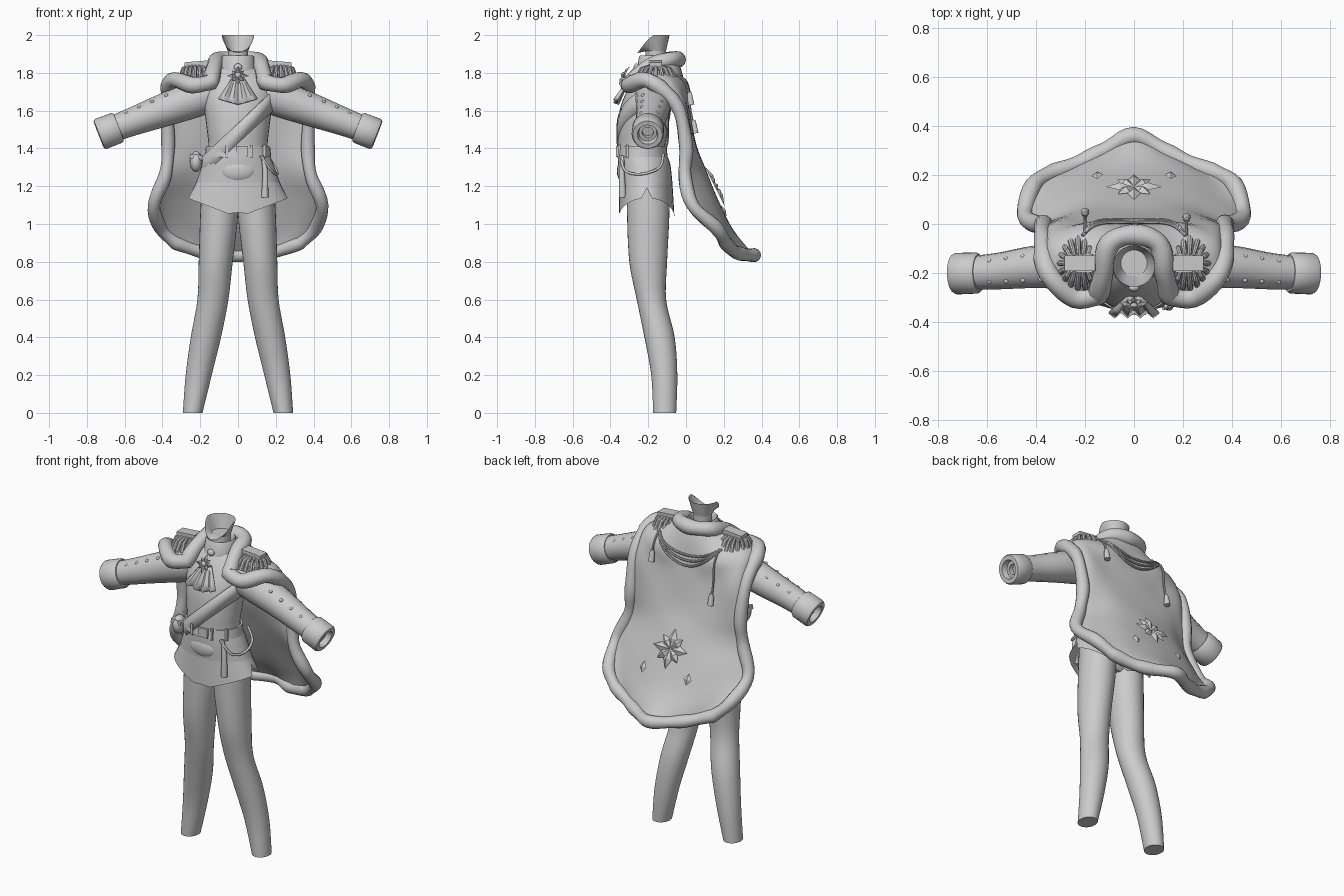
import bpy, bmesh, math
from mathutils import Vector as V
from mathutils.bvhtree import BVHTree

if "Cube" in bpy.data.objects:
    bpy.data.objects.remove(bpy.data.objects["Cube"])

cloth = bpy.data.materials.new("grey_cloth")
cloth.diffuse_color = (0.6, 0.6, 0.6, 1)
cloth.use_nodes = True
cloth.node_tree.nodes["Principled BSDF"].inputs["Base Color"].default_value = cloth.diffuse_color


def finish(ob, angle=40):
    ob.data.materials.clear()
    ob.data.materials.append(cloth)
    bpy.ops.object.select_all(action='DESELECT')
    ob.select_set(True)
    bpy.context.view_layer.objects.active = ob
    bpy.ops.object.shade_smooth_by_angle(angle=math.radians(angle))
    return ob


def from_bm(name, bm, angle=40):
    bmesh.ops.recalc_face_normals(bm, faces=bm.faces[:])
    me = bpy.data.meshes.new(name)
    bm.to_mesh(me)
    bm.free()
    ob = bpy.data.objects.new(name, me)
    bpy.context.collection.objects.link(ob)
    return finish(ob, angle)


def smooth(pts, n=5):
    """Catmull-Rom interpolation of vectors of any size."""
    out = []
    for i in range(len(pts) - 1):
        a, b, c, d = pts[max(i - 1, 0)], pts[i], pts[i + 1], pts[min(i + 2, len(pts) - 1)]
        for k in range(n):
            t = k / n
            out.append(0.5 * (2 * b + (c - a) * t + (2 * a - 5 * b + 4 * c - d) * t * t
                              + (3 * b - a - 3 * c + d) * t ** 3))
    return out + [pts[-1]]


def skin(name, rows, wrap=True, caps=(), angle=40):
    """Surface through rows of points."""
    bm = bmesh.new()
    vs = [[bm.verts.new(p) for p in r] for r in rows]
    n = len(rows[0])
    for a, b in zip(vs, vs[1:]):
        for i in range(n if wrap else n - 1):
            j = (i + 1) % n
            bm.faces.new((a[i], a[j], b[j], b[i]))
    for c in caps:
        bm.faces.new(vs[c])
    return from_bm(name, bm, angle)


def ring(z, cx, rx, cy, ry, n=32):
    return [V((cx + rx * math.cos(2 * math.pi * i / n),
               cy + ry * math.sin(2 * math.pi * i / n), z)) for i in range(n)]


def tube(name, pts, r, radii=None, cyclic=False, res=4):
    cu = bpy.data.curves.new(name, 'CURVE')
    cu.dimensions = '3D'
    cu.bevel_depth, cu.bevel_resolution, cu.use_fill_caps = r, res, True
    sp = cu.splines.new('POLY')
    sp.points.add(len(pts) - 1)
    for i, p in enumerate(pts):
        sp.points[i].co = (*p, 1)
        sp.points[i].radius = radii[i] if radii else 1
    sp.use_cyclic_u = cyclic
    ob = bpy.data.objects.new(name, cu)
    bpy.context.collection.objects.link(ob)
    bpy.ops.object.select_all(action='DESELECT')
    ob.select_set(True)
    bpy.context.view_layer.objects.active = ob
    bpy.ops.object.convert(target='MESH')
    return finish(bpy.context.object)


def box(name, loc, size, rot=(0, 0, 0)):
    bpy.ops.mesh.primitive_cube_add(size=1, location=loc, rotation=rot)
    ob = bpy.context.object
    ob.name, ob.scale = name, size
    return finish(ob)


def ball(name, loc, size):
    bpy.ops.mesh.primitive_uv_sphere_add(segments=16, ring_count=10, location=loc)
    ob = bpy.context.object
    ob.name, ob.scale = name, size
    return finish(ob)


def star(name, c, normal, lengths, width, height):
    """Ridged diamond petals around a centre."""
    bm = bmesh.new()
    nz = V(normal).normalized()
    ux = V((1, 0, 0))
    uy = nz.cross(ux)
    for k, ln in enumerate(lengths):
        a = 2 * math.pi * k / len(lengths) + math.pi / 2
        d = ux * math.cos(a) + uy * math.sin(a)
        s = nz.cross(d)
        o = V(c)
        p = [bm.verts.new(q) for q in (o, o + d * ln * .5 + s * width, o + d * ln,
                                       o + d * ln * .5 - s * width, o + d * ln * .5 + nz * height)]
        for i in range(4):
            bm.faces.new((p[i], p[(i + 1) % 4], p[4]))
        bm.faces.new(p[:4])
    return from_bm(name, bm, 10)


# Trousers
leg = [(1.22, .1, .09, -.2, .11), (1.05, .1, .1, -.2, .112), (.8, .118, .09, -.2, .1),
       (.6, .133, .082, -.183, .078), (.4, .17, .08, -.14, .08), (.2, .208, .069, -.115, .069),
       (0, .24, .052, -.113, .061)]
for s in (-1, 1):
    skin("trouser_leg", [ring(z, s * cx, rx, cy, ry) for z, cx, rx, cy, ry in smooth([V(p) for p in leg])],
         caps=(-1,))
skin("trouser_seat", [ring(z, 0, rx, -.205, ry) for z, rx, ry in
                      ((1.25, .185, .118), (1.15, .19, .115), (1.1, .17, .1), (1.07, .1, .07))], caps=(-1,))

# Jacket body with a flared skirt, pointed hem and side slits
body = [V(p) for p in [(1.85, 0, .07, -.16, .065), (1.8, 0, .13, -.17, .09), (1.73, 0, .185, -.185, .115),
                       (1.62, 0, .18, -.212, .135), (1.5, 0, .165, -.228, .132), (1.4, 0, .158, -.235, .125),
                       (1.32, 0, .187, -.222, .138), (1.22, 0, .222, -.212, .14)]]
dense = smooth(body)
skin("jacket_body", [ring(*p) for p in dense])
hem = ring(1.04, 0, .268, -.208, .147)
for i, p in enumerate(hem):
    p.z = 1.035 + .1 * abs(p.x) / .262
    if i % 16 == 0:
        p.x, p.z = p.x * .88, 1.19
hem[24].z = 1.06
top = ring(*body[-1])
skin("jacket_skirt", [top, [a.lerp(b, .5) for a, b in zip(top, hem)], hem])


def girth(z):
    return min(dense, key=lambda p: abs(p[0] - z))


# Belt, buckle and loops
skin("belt", [ring(z, 0, r, -.232, r - .041) for z, r in
              ((1.355, .165), (1.355, .176), (1.41, .17), (1.41, .16))])
box("buckle", (.02, -.363, 1.385), (.06, .016, .055))
for x in (-.06, .07, .14):
    box("belt_loop", (x, -.232 - .133 * math.sqrt(1 - (x / .174) ** 2), 1.384), (.014, .014, .07))
ball("front_pocket", (0, -.332, 1.28), (.09, .034, .06))

# Diagonal sash round the torso
lo, hi = [], []
for i in range(48):
    a = 2 * math.pi * i / 48
    x = 0
    for _ in range(6):
        z = 1.48 + .92 * x
        g = girth(z)
        x = (g[2] + .004) * math.cos(a)
    y = g[3] + (g[4] + .006) * math.sin(a)
    lo.append(V((x, y, z - .052)))
    hi.append(V((x, y, z + .052)))
skin("sash", [lo, hi]).modifiers.new("thickness", 'SOLIDIFY').thickness = .008

# Hip pouch, hanging strap and chain
ball("hip_pouch", (-.222, -.25, 1.33), (.034, .045, .055))
box("pouch_flap", (-.222, -.25, 1.355), (.066, .07, .025), (0, .15, 0))
tube("hip_strap", [V((.13, -.335, 1.36)), V((.145, -.34, 1.28)), V((.142, -.335, 1.14))], .016, [.5, .9, 1.2])
tube("hip_chain", smooth([V((.12, -.345, 1.36)), V((.18, -.32, 1.28)), V((.208, -.23, 1.265)),
                          V((.195, -.14, 1.3)), V((.15, -.12, 1.37))]), .007)

# Sleeves, hollow cuffs and buttons
for s in (-1, 1):
    pts = [V((s * .12, -.17, 1.705)), V((s * .22, -.17, 1.665)), V((s * .4, -.175, 1.6)),
           V((s * .55, -.192, 1.545)), V((s * .67, -.2, 1.5))]
    radii = [p.x for p in smooth([V((r, 0)) for r in (.95, .98, .87, .75, .68)])]
    tube("sleeve", smooth(pts), .1, radii, res=6)
    ax = V((s * .93, -.03, -.36)).normalized()
    q = ax.to_track_quat('Z', 'Y')
    base = V((s * .632, -.2, 1.513))
    prof = [(0, .06), (0, .076), (.012, .084), (.1, .085), (.112, .078), (.112, .054), (.08, .047), (.08, .03), (.05, .03)]
    skin("cuff", [[base + q @ p for p in ring(h, 0, r, 0, r)] for h, r in prof], caps=(-1,))
    for x in (.355, .43, .5, .57):
        r = .088 - (x - .355) * .085
        for f in (-1, 1):
            ball("sleeve_button", (s * (x + .29 * r), -.17 - (x - .3) * .09 + f * .6 * r, 1.746 - .375 * x + .77 * r),
                 (.01, .01, .01))

# Neck with a slanted rim, closed inside, and stand collar
rows = [ring(z, 0, r, -.16, r, 24) for z, r in ((1.915, .054), (1.88, .053), (1.8, .056))]
rim = ring(2, 0, .086, -.172, .085, 24)
for p in rim:
    p.z = 2 - .095 * max(0, -(p.y + .172) / .085) ** 1.3
skin("neck_lower", rows, caps=(0,))
skin("neck_upper", [rows[0], [a.lerp(b, .65) for a, b in zip(rows[0], rim)], rim])
skin("stand_collar", [ring(z, 0, r, -.165, r) for z, r in
                      ((1.81, .095), (1.885, .084), (1.892, .078), (1.885, .072), (1.83, .07))])
ball("collar_knot", (0, -.262, 1.83), (.022, .015, .02))

# Pleated cravat and its brooch
rows = []
for t in (0, .3, .65, 1):
    w = .035 + .07 * t
    rows.append([V((w * u / 4, -.305 - .07 * t + (.009 * t + .002) * (-1) ** u,
                    1.77 - .105 * t - (.03 * t * (1 - abs(u) / 4)))) for u in range(-4, 5)])
skin("cravat", rows, wrap=False, angle=15).modifiers.new("thickness", 'SOLIDIFY').thickness = .01
star("brooch", (0, -.325, 1.785), (0, -.85, .5), [.058, .045] * 4, .013, .014)
ball("brooch_stone", (0, -.332, 1.788), (.016, .012, .016))

# Cape: half rows from the centre back to the front edge, then mirrored
half = [
    [(0, -.045, 1.87), (.1, -.08, 1.87), (.125, -.2, 1.83), (.145, -.29, 1.75)],
    [(0, -.02, 1.80), (.15, -.05, 1.81), (.22, -.16, 1.82), (.24, -.30, 1.735)],
    [(0, 0, 1.7), (.2, 0, 1.72), (.33, -.08, 1.76), (.35, -.2, 1.76)],
    [(0, .02, 1.6), (.18, .01, 1.6), (.32, 0, 1.62), (.375, -.05, 1.63)],
    [(0, .055, 1.42), (.18, .05, 1.42), (.3, .025, 1.42), (.37, 0, 1.42)],
    [(0, .105, 1.29), (.19, .085, 1.28), (.32, .03, 1.27), (.385, -.005, 1.26)],
    [(0, .165, 1.14), (.2, .15, 1.13), (.35, .09, 1.12), (.445, .035, 1.1)],
    [(0, .25, .97), (.2, .22, .97), (.33, .175, .97), (.41, .16, .98)],
    [(0, .36, .835), (.12, .3, .84), (.22, .25, .86), (.33, .21, .9)]]
rows = [smooth([V((-x, y, z)) for x, y, z in r[:0:-1]] + [V(p) for p in r]) for r in half]
cols = [smooth(list(c)) for c in zip(*rows)]
grid = [list(r) for r in zip(*cols)]
cape = skin("cape", grid, wrap=False, angle=80)
tree = BVHTree.FromPolygons([v.co for v in cape.data.vertices], [p.vertices for p in cape.data.polygons])
cape.modifiers.new("thickness", 'SOLIDIFY').thickness = .008

# Padded trim along the whole cape border
edge = grid[0] + [r[-1] for r in grid[1:]] + grid[-1][-2::-1] + [r[0] for r in grid[-2:0:-1]]
tube("cape_trim", edge, .035, [(1.22 if p.z > 1.71 else 1) + .07 * math.sin(i * .9) for i, p in enumerate(edge)],
     cyclic=True, res=5)


def on_cape(x, z, lift=.012):
    hit = tree.ray_cast(V((x, 1, z)), V((0, -1, 0)))[0]
    return V((x, hit.y + lift, z)) if hit else V((x, 0, z))


# Back emblem with side gems
star("cape_emblem", on_cape(0, 1.2), (0, 1, .5), [.115, .095] * 4, .028, .02)
for s in (-1, 1):
    star("cape_gem", on_cape(s * .15, 1.1), (s * .2, 1, .5), [.07], .025, .012)

# Epaulettes with fringe
for s in (-1, 1):
    c = V((s * .22, -.16, 1.848))
    box("epaulette_board", c, (.125, .064, .026), (0, s * .08, 0))
    box("epaulette_base", c - V((0, 0, .02)), (.105, .075, .025), (0, s * .08, 0))
    for k in range(13):
        a = math.radians(-125 + 250 * k / 12)
        d = V((s * math.cos(a), math.sin(a), 0))
        tube("fringe_strand", [c + V((d.x * .05, d.y * .035, -.012)), c + V((d.x * .07, d.y * .075, -.026)),
                               c + V((d.x * .085, d.y * .103, -.075))], .011, [.7, 1, 1.1], res=2)

# Back cords and tassels
for drop in (.07, .1, .13):
    tube("back_cord", [on_cape(x, 1.79 - drop * (1 - (x / .21) ** 2), .01)
                       for x in [-.21 + .42 * i / 20 for i in range(21)]], .007, res=2)
for x, end in ((-.2, 1.53), (.215, 1.68)):
    tube("tassel_cord", [on_cape(x, 1.79 + (end - 1.79) * i / 8, .014) for i in range(9)], .006, res=2)
    p = on_cape(x, end, .018)
    tube("tassel", [p + V((0, 0, .02)), p, p - V((0, -.008, .05))], .016, [.5, .9, 1.1], res=3)
